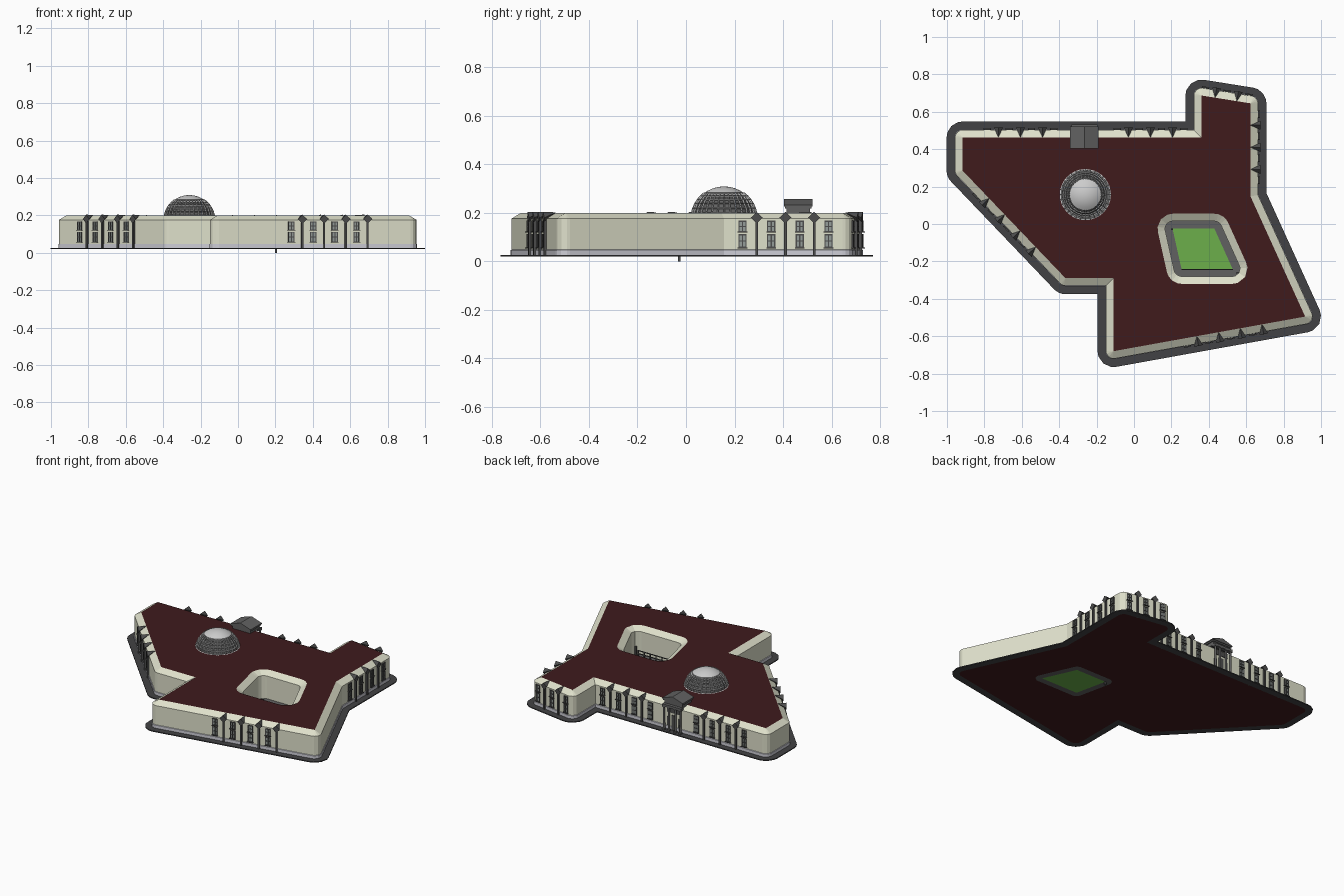
import bpy, bmesh, math
from mathutils import Vector, Matrix

if "Cube" in bpy.data.objects:
    bpy.data.objects.remove(bpy.data.objects["Cube"])


def mat(name, c):
    m = bpy.data.materials.new(name)
    m.diffuse_color = (*c, 1)
    m.use_nodes = True
    m.node_tree.nodes["Principled BSDF"].inputs["Base Color"].default_value = m.diffuse_color
    return m


CREAM = mat("cream", (0.74, 0.75, 0.60))
RED = mat("dark_red", (0.05, 0.011, 0.012))
WALK = mat("asphalt", (0.055, 0.055, 0.058))
GRASS = mat("grass", (0.15, 0.43, 0.07))
DARK = mat("dark_trim", (0.075, 0.075, 0.075))
PANE = mat("pane", (0.30, 0.34, 0.32))
PALE = mat("pale_base", (0.62, 0.62, 0.68))
SLATE = mat("slate", (0.12, 0.12, 0.12))


def finish(name, bm, material=None, smooth=False):
    me = bpy.data.meshes.new(name)
    bmesh.ops.remove_doubles(bm, verts=bm.verts, dist=1e-5)
    bm.to_mesh(me)
    bm.free()
    ob = bpy.data.objects.new(name, me)
    bpy.context.collection.objects.link(ob)
    if material:
        me.materials.append(material)
    if smooth:
        for p in me.polygons:
            p.use_smooth = True
    return ob


def offset(poly, d, n=4):
    """Outward offset of a CCW outline: round outer corners, mitred inner ones."""
    out = []
    for i, p in enumerate(poly):
        p = Vector(p)
        d1 = (p - Vector(poly[i - 1])).normalized()
        d2 = (Vector(poly[(i + 1) % len(poly)]) - p).normalized()
        n1, n2 = Vector((d1.y, -d1.x)), Vector((d2.y, -d2.x))
        if d1.cross(d2) > 0:
            out += [p + d * n1.lerp(n2, k / n).normalized() for k in range(n + 1)]
        else:
            out += [p + d * (n1 + n2) / (1 + n1.dot(n2))] * (n + 1)
    return out


def loft(name, rings, material=None, closed=False, smooth=False):
    """Skin a list of (outline, z); upward rings face outward."""
    bm = bmesh.new()
    vs = [[bm.verts.new((p[0], p[1], z)) for p in r] for r, z in rings]
    pairs = list(zip(vs, vs[1:])) + ([(vs[-1], vs[0])] if closed else [])
    for a, b in pairs:
        for i in range(len(a)):
            j = (i + 1) % len(a)
            bm.faces.new((a[i], a[j], b[j], b[i]))
    return finish(name, bm, material, smooth)


def sheet(name, loops, z, material, up=1):
    """Flat fill between outlines (the second one is a hole)."""
    bm = bmesh.new()
    for lp in loops:
        vs = [bm.verts.new((p[0], p[1], z)) for k, p in enumerate(lp)
              if (Vector(p) - Vector(lp[k - 1])).length > 1e-5]
        for i in range(len(vs)):
            bm.edges.new((vs[i - 1], vs[i]))
    bmesh.ops.triangle_fill(bm, use_beauty=True, edges=bm.edges, normal=(0, 0, up))
    for f in bm.faces:
        f.normal_update()
        if f.normal.z * up < 0:
            f.normal_flip()
    return finish(name, bm, material)


def box(bm, M, c, s):
    bmesh.ops.create_cube(bm, size=1, matrix=M @ Matrix.Translation(c) @ Matrix.Diagonal((*s, 1)))


def rod(bm, x, y, z0, z1, r, r2=None, n=12):
    bmesh.ops.create_cone(bm, cap_ends=True, segments=n, radius1=r, radius2=r2 or r,
                          depth=z1 - z0, matrix=Matrix.Translation((x, y, (z0 + z1) / 2)))


# Main outlines: roof edge and courtyard lawn
ROOF = [(-0.917, 0.286), (-0.366, -0.29), (-0.11, -0.29), (-0.11, -0.68), (0.915, -0.495),
        (0.623, 0.147), (0.623, 0.645), (0.36, 0.687), (0.36, 0.463), (-0.917, 0.463)]
LAWN = [(0.206, -0.025), (0.254, -0.24), (0.527, -0.24), (0.43, -0.025)]
wall, walk = offset(ROOF, 0.04), offset(ROOF, 0.085)
court, rim = offset(LAWN, 0.04), offset(LAWN, 0.08)

# Building shell
loft("outer_wall", [(wall, 0.02), (wall, 0.176), (offset(ROOF, 0), 0.2)], CREAM)
base = offset(ROOF, 0.043)
loft("wall_base_band", [(base, 0.024), (base, 0.046), (wall, 0.048)], PALE)
loft("courtyard_wall", [(rim, 0.2), (court, 0.176), (court, 0.022)], CREAM)
sheet("roof", [ROOF, rim], 0.2, RED)
sheet("floor", [wall, court], 0.02, RED, -1)

# Pavement and courtyard ground
loft("pavement", [(wall, 0.02), (walk, 0.02), (walk, 0.026), (wall, 0.026)], WALK, True)
lawn0 = offset(LAWN, 0)
loft("courtyard_path", [(lawn0, 0.02), (court, 0.02), (court, 0.024), (lawn0, 0.024)], SLATE, True)
sheet("lawn", [LAWN], 0.023, GRASS)
sheet("lawn_underside", [LAWN], 0.02, GRASS, -1)

# Courtyard railing along the lawn, and the corner post
I = Matrix.Identity(4)
bm = bmesh.new()
for k in range(7):
    box(bm, I, (0.26 + 0.044 * k, -0.243, 0.043), (0.006, 0.006, 0.046))
for z in (0.045, 0.065):
    box(bm, I, (0.392, -0.243, z), (0.275, 0.005, 0.005))
box(bm, I, (0.204, -0.028, 0.02), (0.01, 0.01, 0.04))
box(bm, I, (0.555, -0.262, 0.05), (0.012, 0.012, 0.056))
finish("courtyard_railing", bm, DARK)

# Facades: edge index, distance to first window, spacing, windows, buttresses
FACADES = [(0, 0.146, 0.12, 4, 4), (3, 0.394, 0.118, 4, 4), (5, 0.086, 0.118, 4, 3),
           (6, 0.015, 0.118, 3, 2), (8, 0.095, 0.118, 4, 3), (8, 0.79, 0.118, 4, 3)]
frames, panes, butts = bmesh.new(), bmesh.new(), bmesh.new()
for e, s0, step, nw, nb in FACADES:
    a, b = Vector(ROOF[e]), Vector(ROOF[(e + 1) % len(ROOF)])
    d = (b - a).normalized()
    n = Vector((d.y, -d.x))

    def place(s):
        p = a + d * s + n * 0.04
        return Matrix(((d.x, n.x, 0, p.x), (d.y, n.y, 0, p.y), (0, 0, 1, 0), (0, 0, 0, 1)))

    for k in range(nw):
        M = place(s0 + k * step)
        for z0, z1 in ((0.058, 0.11), (0.123, 0.165)):
            zc, h = (z0 + z1) / 2, z1 - z0
            box(panes, M, (0, 0, zc), (0.03, 0.004, h))
            for x in (-0.0145, 0, 0.0145):
                box(frames, M, (x, 0.001, zc), (0.005, 0.009, h))
            for z in (z0, zc, z1):
                box(frames, M, (0, 0.001, z), (0.034, 0.009, 0.005))
            box(frames, M, (0, 0.003, z0 - 0.002), (0.04, 0.014, 0.004))
    for k in range(nb):
        M = place(s0 + (k + 0.5) * step)
        box(butts, M, (0, 0.003, 0.095), (0.011, 0.016, 0.15))
        # kite-fronted dormer running back into the roof slope
        pts = [(0, 0.014, 0.204), (-0.024, 0.012, 0.18), (0, 0.012, 0.156),
               (0.024, 0.012, 0.18), (0, -0.04, 0.202)]
        v = [butts.verts.new(M @ Vector(p)) for p in pts]
        for f in ((0, 1, 2, 3), (0, 4, 1), (1, 4, 2), (2, 4, 3), (3, 4, 0)):
            butts.faces.new([v[i] for i in f])
for m in (frames, panes, butts):
    bmesh.ops.recalc_face_normals(m, faces=m.faces)
finish("window_frames", frames, DARK)
finish("window_panes", panes, PANE)
finish("buttresses", butts, DARK)

# Dome: latticed band, inner glazing and smooth cap
DX, DY, DZ, DR = -0.26, 0.157, 0.173, 0.135


def ring(r, deg, n=32):
    a = math.radians(deg)
    return ([(DX + r * math.cos(a) * math.cos(t * math.tau / n),
              DY + r * math.cos(a) * math.sin(t * math.tau / n)) for t in range(n)],
            DZ + r * math.sin(a))


lattice = loft("dome_lattice", [ring(DR, d) for d in (11, 20, 29, 37, 45, 53)])
w = lattice.modifiers.new("bars", "WIREFRAME")
w.thickness = 0.009
w.use_even_offset = False
loft("dome_glazing", [ring(0.128, d) for d in (11, 20, 30, 40, 53)], SLATE, smooth=True)
loft("dome_cap", [ring(DR + 0.001, d) for d in (51, 60, 70, 80, 90)], smooth=True)

# Entrance portico: gable roof, entablature, columns, door
PX = -0.265
bm = bmesh.new()
prof = [(-0.076, 0.226), (0.076, 0.226), (0.076, 0.232), (0, 0.257), (-0.076, 0.232)]
f = [bm.verts.new((PX + x, 0.403, z)) for x, z in prof]
g = [bm.verts.new((PX + x, 0.522, z)) for x, z in prof]
bm.faces.new(f)
bm.faces.new(g[::-1])
for i in range(5):
    bm.faces.new((f[i - 1], g[i - 1], g[i], f[i]))
bmesh.ops.recalc_face_normals(bm, faces=bm.faces)
finish("portico_roof", bm, SLATE)
bm = bmesh.new()
box(bm, I, (PX, 0.463, 0.2215), (0.144, 0.108, 0.009))
box(bm, I, (PX, 0.463, 0.206), (0.132, 0.098, 0.024))
box(bm, I, (PX, 0.517, 0.19), (0.138, 0.03, 0.016))
finish("portico_entablature", bm, SLATE)
bm = bmesh.new()
for x in (-0.06, -0.024, 0.024, 0.06):
    rod(bm, PX + x, 0.524, 0.03, 0.183, 0.007, 0.006)
    box(bm, I, (PX + x, 0.524, 0.03), (0.018, 0.018, 0.01))
    box(bm, I, (PX + x, 0.524, 0.181), (0.017, 0.017, 0.006))
finish("portico_columns", bm, SLATE)
bm = bmesh.new()
box(bm, I, (PX, 0.503, 0.075), (0.036, 0.008, 0.1))
for x in (-0.042, 0.042):
    box(bm, I, (PX + x, 0.503, 0.08), (0.02, 0.008, 0.06))
box(bm, I, (PX, 0.503, 0.155), (0.1, 0.008, 0.03))
finish("entrance_door", bm, DARK)
